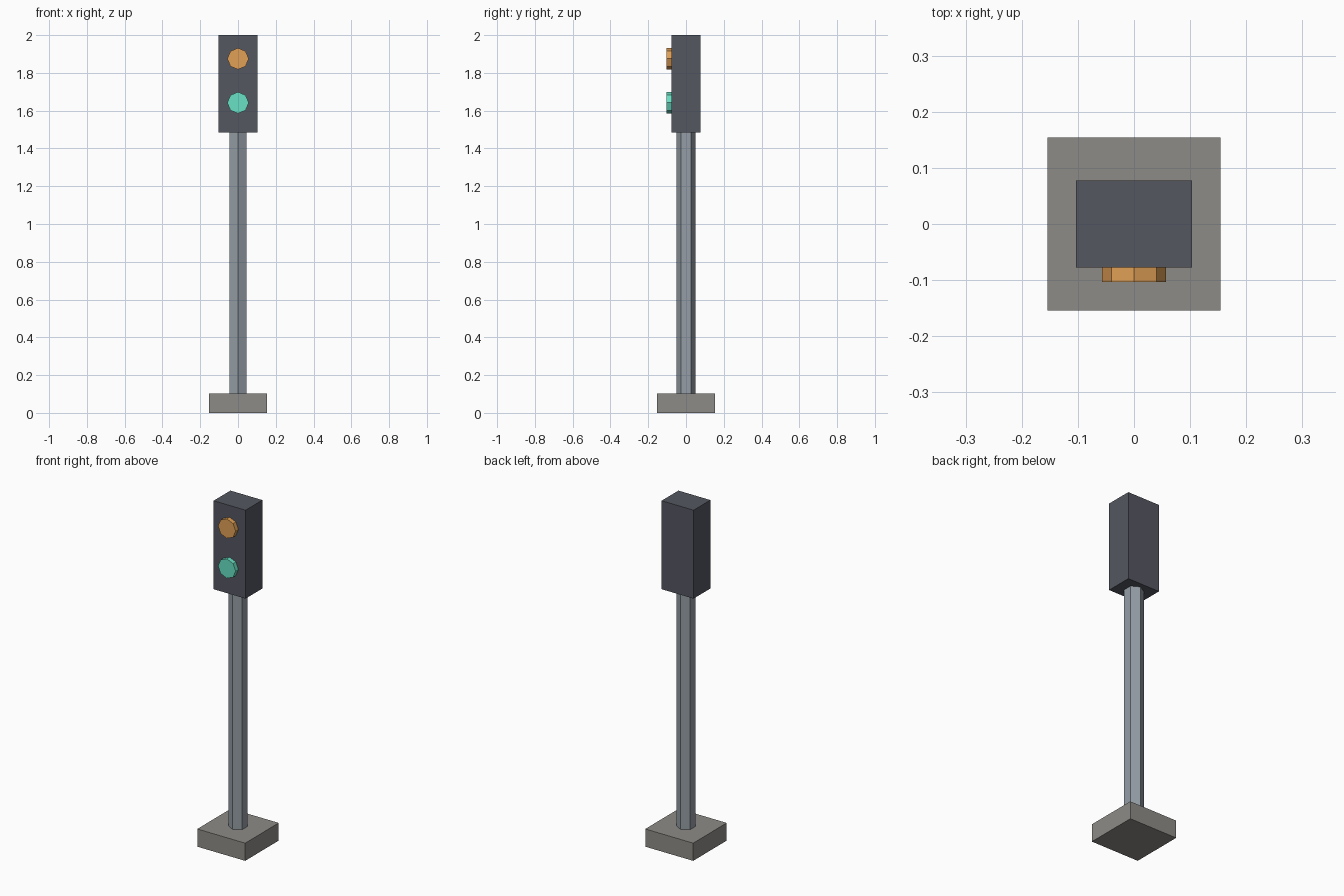
import bpy, math

if "Cube" in bpy.data.objects:
    bpy.data.objects.remove(bpy.data.objects["Cube"])


def material(name, color):
    m = bpy.data.materials.new(name)
    m.diffuse_color = (*color, 1)
    m.use_nodes = True
    m.node_tree.nodes["Principled BSDF"].inputs["Base Color"].default_value = m.diffuse_color
    return m


def box(name, size, z0, mat):
    bpy.ops.mesh.primitive_cube_add(size=1, location=(0, 0, z0 + size[2] / 2))
    ob = bpy.context.object
    ob.name = name
    ob.dimensions = size
    bpy.ops.object.transform_apply(location=False, rotation=False, scale=True)
    ob.data.materials.append(mat)


def prism(name, sides, radius, depth, loc, rot, mat):
    bpy.ops.mesh.primitive_cylinder_add(vertices=sides, radius=radius, depth=depth,
                                        location=loc, rotation=rot)
    ob = bpy.context.object
    ob.name = name
    ob.data.materials.append(mat)


stone = material("stone", (0.27, 0.26, 0.24))
steel = material("steel", (0.30, 0.34, 0.38))
dark = material("dark_metal", (0.09, 0.095, 0.12))
amber = material("amber", (0.75, 0.35, 0.09))
green = material("green", (0.14, 0.75, 0.55))

# Square footing
box("base", (0.309, 0.309, 0.103), 0, stone)

# Hexagonal pole, corners facing front and back
prism("pole", 6, 0.0515, 1.3845, (0, 0, 0.103 + 1.3845 / 2), (0, 0, 0), steel)

# Signal housing
box("signal_housing", (0.206, 0.1546, 0.5155), 1.4845, dark)

# Octagonal lamps on the front face
for name, z, mat in (("amber_lamp", 1.875, amber), ("green_lamp", 1.642, green)):
    prism(name, 8, 0.0567, 0.028, (0, -0.089, z), (math.pi / 2, 0, 0), mat)
